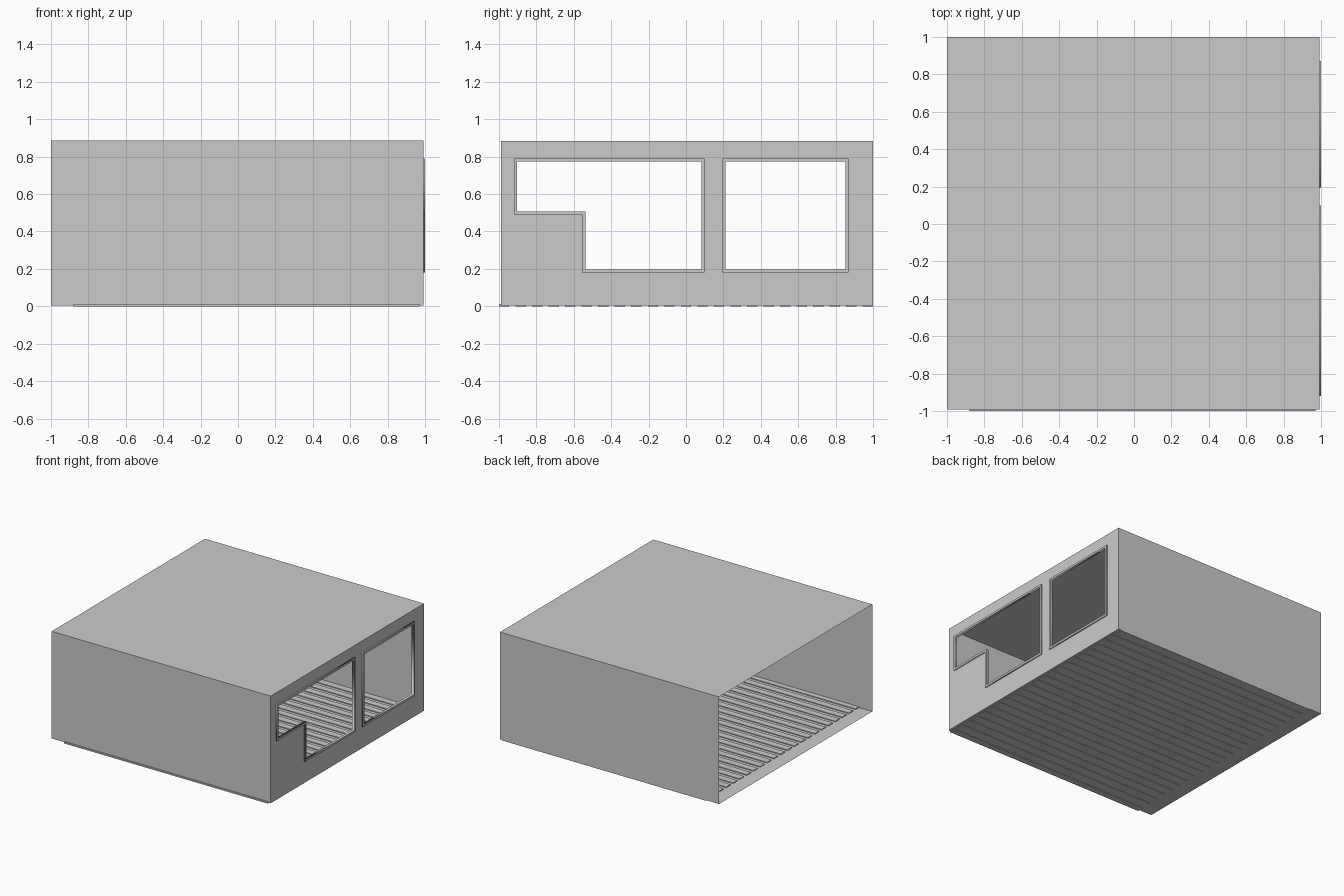
import bpy
import math

if "Cube" in bpy.data.objects:
    bpy.data.objects.remove(bpy.data.objects["Cube"])

X0, X1 = -1.0, 0.99      # open side, window wall
Y0, Y1 = -0.99, 1.0
Z0, Z1 = 0.005, 0.885


def sheet(name, corners):
    me = bpy.data.meshes.new(name)
    me.from_pydata(corners, [], [(0, 1, 2, 3)])
    ob = bpy.data.objects.new(name, me)
    bpy.context.collection.objects.link(ob)
    return ob


def box(name, lo, hi):
    bpy.ops.mesh.primitive_cube_add(size=1, location=[(a + b) / 2 for a, b in zip(lo, hi)])
    ob = bpy.context.object
    ob.name = name
    ob.scale = [b - a for a, b in zip(lo, hi)]
    return ob


def side_panel(name, loops, depth):
    """Filled outline in the y-z plane at the window wall; inner loops become holes."""
    cu = bpy.data.curves.new(name, 'CURVE')
    cu.dimensions = '2D'
    cu.fill_mode = 'BOTH'
    cu.extrude = depth
    for pts in loops:
        sp = cu.splines.new('POLY')
        sp.points.add(len(pts) - 1)
        for p, (y, z) in zip(sp.points, pts):
            p.co = (y, z, 0, 1)
        sp.use_cyclic_u = True
    ob = bpy.data.objects.new(name, cu)
    ob.location.x = X1
    ob.rotation_euler = (math.pi / 2, 0, math.pi / 2)
    bpy.context.collection.objects.link(ob)
    bpy.ops.object.select_all(action='DESELECT')
    ob.select_set(True)
    bpy.context.view_layer.objects.active = ob
    bpy.ops.object.convert(target='MESH')


def rect(y0, y1, z0, z1):
    return [(y0, z0), (y1, z0), (y1, z1), (y0, z1)]


def notched(i):
    """Stepped window outline, shrunk inwards by i."""
    return [(-0.555 + i, 0.18 + i), (0.10 - i, 0.18 + i), (0.10 - i, 0.79 - i),
            (-0.92 + i, 0.79 - i), (-0.92 + i, 0.49 + i), (-0.555 + i, 0.49 + i)]


def square(i):
    return rect(0.195 + i, 0.87 - i, 0.18 + i, 0.79 - i)


# Floor, ceiling, front and back walls as thin sheets (left side stays open)
sheet("floor", [(X0, Y0, Z0), (X1, Y0, Z0), (X1, Y1, Z0), (X0, Y1, Z0)])
sheet("ceiling", [(X0, Y0, Z1), (X1, Y0, Z1), (X1, Y1, Z1), (X0, Y1, Z1)])
sheet("front_wall", [(X0, Y0, Z0), (X1, Y0, Z0), (X1, Y0, Z1), (X0, Y0, Z1)])
sheet("back_wall", [(X1, Y1, Z0), (X0, Y1, Z0), (X0, Y1, Z1), (X1, Y1, Z1)])

# Window wall with two openings, and the frames around them
side_panel("window_wall", [rect(Y0, Y1, Z0, Z1), notched(0.01), square(0.01)], 0)
side_panel("stepped_window_frame", [notched(0), notched(0.017)], 0.01)
side_panel("square_window_frame", [square(0), square(0.017)], 0.01)

# Floor slats running across the room
COUNT, WIDTH = 23, 0.055
for k in range(COUNT):
    y = -1.0 + k * (2.0 - WIDTH) / (COUNT - 1)
    box(f"floor_slat_{k + 1}", (-0.88, y, 0.0), (0.97, y + WIDTH, 0.012))
